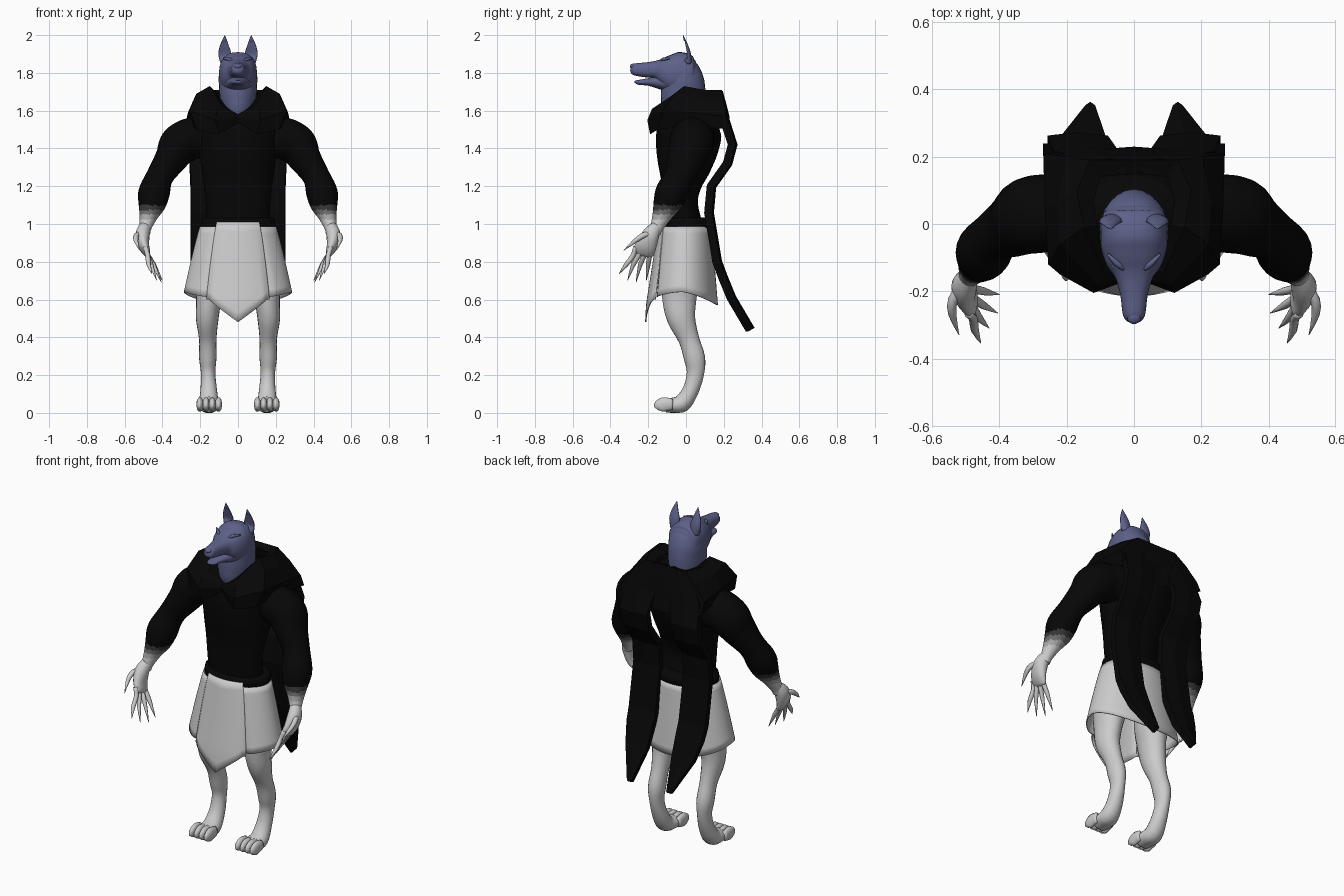
import bpy, bmesh, math
from mathutils import Vector


def mat(name, r, g, b):
    m = bpy.data.materials.new(name)
    m.diffuse_color = (r, g, b, 1)
    return m


BLACK = mat("black", 0.002, 0.002, 0.002)
BLUE = mat("blue", 0.11, 0.12, 0.25)
FADE = [mat("fade_dark", 0.04, 0.04, 0.04), mat("fade_mid", 0.16, 0.16, 0.16),
        mat("fade_light", 0.4, 0.4, 0.4), mat("skin", 0.8, 0.8, 0.8)]


def make(name, verts, faces, m=None, mirror=False, smooth=True, thick=0):
    me = bpy.data.meshes.new(name)
    me.from_pydata(verts, [], faces)
    bm = bmesh.new()
    bm.from_mesh(me)
    bmesh.ops.recalc_face_normals(bm, faces=bm.faces)
    for f in bm.faces:
        f.smooth = smooth
    bm.to_mesh(me)
    bm.free()
    ob = bpy.data.objects.new(name, me)
    bpy.context.collection.objects.link(ob)
    if m:
        me.materials.append(m)
    if thick:
        s = ob.modifiers.new("thickness", 'SOLIDIFY')
        s.thickness, s.offset = thick, 0
    if mirror:
        ob.modifiers.new("mirror", 'MIRROR')
    return ob


def spline(pts, steps):
    """Smooth curve through tuples of any length."""
    out = []
    for i in range(len(pts) - 1):
        a, b, c, d = (pts[max(i - 1, 0)], pts[i], pts[i + 1],
                      pts[min(i + 2, len(pts) - 1)])
        for k in range(steps):
            t = k / steps
            out.append([0.5 * (2 * q + (r - p) * t + (2 * p - 5 * q + 4 * r - s) * t * t
                               + (3 * q - p - 3 * r + s) * t ** 3)
                        for p, q, r, s in zip(a, b, c, d)])
    return out + [list(pts[-1])]


def loft(name, secs, m=None, mirror=False, n=20, steps=4, e=1):
    """Tube through (x, y, z, x radius, other radius) sections; e < 1 squares it off."""
    rows = spline(secs, steps)
    cen = [Vector(r[:3]) for r in rows]
    verts, faces = [], []
    for i, r in enumerate(rows):
        t = (cen[min(i + 1, len(cen) - 1)] - cen[max(i - 1, 0)]).normalized()
        u = Vector((1, 0, 0))
        u = (u - t * u.dot(t)).normalized()
        w = t.cross(u)
        for k in range(n):
            c, s = math.cos(math.tau * k / n), math.sin(math.tau * k / n)
            p = (cen[i] + u * r[3] * math.copysign(abs(c) ** e, c)
                 + w * r[4] * math.copysign(abs(s) ** e, s))
            verts.append((p.x, p.y, max(p.z, 0)))
    for i in range(len(rows) - 1):
        for k in range(n):
            l = (k + 1) % n
            faces.append((i * n + k, i * n + l, i * n + n + l, i * n + n + k))
    faces += [tuple(range(n)), tuple(range(len(verts) - n, len(verts)))]
    return make(name, verts, faces, m, mirror)


def grid(name, rows, **kw):
    w = len(rows[0])
    faces = [(i * w + k, i * w + k + 1, i * w + w + k + 1, i * w + w + k)
             for i in range(len(rows) - 1) for k in range(w - 1)]
    return make(name, [p for r in rows for p in r], faces, **kw)


# torso and belt
loft("torso", [(0, -.01, .95, .165, .11), (0, -.03, 1.1, .17, .093), (0, -.025, 1.2, .18, .105),
               (0, -.01, 1.3, .195, .14), (0, .005, 1.4, .21, .165), (0, .02, 1.5, .23, .17),
               (0, .04, 1.58, .2, .13), (0, .05, 1.66, .12, .09)], BLACK, n=28)
loft("belt", [(0, 0, .97, .18, .12), (0, 0, .98, .197, .137), (0, 0, 1.025, .195, .135),
              (0, 0, 1.035, .165, .105)], BLACK, n=28, steps=2)

# arms fade from black sleeve to bare wrist
arm = loft("arm", [(.15, .05, 1.46, .12, .11), (.24, .035, 1.455, .11, .115), (.31, .025, 1.415, .11, .115),
                   (.355, 0, 1.345, .087, .1), (.412, -.035, 1.255, .072, .078), (.443, -.075, 1.17, .083, .085),
                   (.455, -.1, 1.11, .075, .075), (.475, -.13, 1.04, .048, .05), (.49, -.155, .98, .032, .034),
                   (.495, -.165, .95, .03, .03)], BLACK, True, n=24, steps=8)
for f in FADE:
    arm.data.materials.append(f)
for p in arm.data.polygons:
    p.material_index = sum(p.center.z < z for z in (1.1, 1.075, 1.05, 1.025))

# hands with long pointed fingers
loft("palm", [(.49, -.155, .99, .03, .03), (.505, -.185, .945, .038, .045), (.5, -.21, .89, .03, .055),
              (.483, -.225, .85, .02, .055), (.475, -.23, .835, .01, .04)], None, True, n=16)
tips = [(.4, -.21, .7), (.405, -.265, .69), (.43, -.31, .7), (.455, -.355, .735)]
for i, (x, y, z) in enumerate(tips):
    b = -.18 - .029 * i
    loft("finger", [(.492, b, .88, .013, .013), (.478, b - .012, .835, .013, .013),
                    ((x + .485) / 2 + .003, (y + b) / 2 - .005, .785, .012, .012),
                    (x, y, z, .001, .001)], None, True, n=8, steps=2)
loft("thumb", [(.51, -.18, .95, .016, .016), (.538, -.225, .94, .015, .015), (.54, -.27, .91, .012, .012),
               (.52, -.33, .86, .001, .001)], None, True, n=8, steps=2)

# legs, feet and toes
loft("leg", [(.12, -.02, .92, .08, .09), (.145, -.03, .72, .085, .1), (.155, -.035, .6, .067, .09),
             (.163, -.025, .5, .06, .075), (.16, .015, .39, .046, .055), (.16, .045, .29, .046, .056),
             (.158, .05, .21, .038, .046), (.155, .025, .12, .044, .043), (.155, -.02, .052, .053, .047),
             (.152, -.07, .04, .056, .04), (.152, -.11, .035, .05, .033)], None, True)
for x in (.103, .136, .169, .202):
    loft("toe", [(x, -.07, .045, .017, .03), (x, -.115, .045, .019, .04), (x, -.145, .034, .016, .033),
                 (x, -.157, .022, .007, .014)], None, True, n=10, steps=3)


# skirt panels
def skirt(name, a0, a1, out, top, fold, hem, cols=40, nr=10):
    rows = []
    for i in range(nr + 1):
        row = []
        for k in range(cols + 1):
            a = math.radians(a0 + (a1 - a0) * k / cols)
            z = top + (hem(a) - top) * i / nr
            t = (1.01 - z) / .4
            rx = .19 + .1 * min(t, 1) ** .85 + out * t
            ry = .135 + .045 * min(t, 1.1) + out * t
            edge = min(k, cols - k) * abs(a1 - a0) / cols
            pinch = 1 - fold * t * max(0, 1 - edge / 8)
            row.append((rx * pinch * math.sin(a), -.005 - .012 * t - ry * pinch * math.cos(a), z))
        rows.append(row)
    return grid(name, rows, thick=.006)


skirt("front_skirt_panel", -36, 36, .006, 1.01, .05, lambda a: .48 + .12 * min(1, abs(a) / .55))
skirt("side_and_back_skirt", 34, 326, 0, .985, .1,
      lambda a: .60 + .04 * math.sin(a) ** 2 - .03 * max(0, -math.cos(a)), cols=80)

# low-poly mantle around the neck: inner rim, peak, slope, outer rim, lower rim
mantle = [
    [(0, -.11, 1.575), (.07, -.09, 1.63), (.11, 0, 1.69), (.12, .07, 1.69), (.1, .14, 1.69), (0, .15, 1.69)],
    [(0, -.15, 1.58), (.09, -.14, 1.63), (.15, -.01, 1.73), (.17, .1, 1.71), (.13, .19, 1.71), (0, .19, 1.71)],
    [(0, -.155, 1.575), (.11, -.18, 1.61), (.22, -.06, 1.69), (.23, .06, 1.67), (.2, .2, 1.65), (0, .21, 1.65)],
    [(0, -.16, 1.565), (.12, -.205, 1.55), (.255, -.12, 1.6), (.265, .04, 1.59), (.27, .21, 1.57), (0, .23, 1.57)],
    [(0, -.15, 1.54), (.1, -.19, 1.475), (.22, -.15, 1.5), (.24, .03, 1.52), (.27, .24, 1.5), (0, .22, 1.44)]]
grid("mantle", mantle, m=BLACK, mirror=True, smooth=False)

# cape tails: (y, z, inner x, outer x)
tail = [(.165, 1.7, .02, .13), (.2, 1.55, .05, .24), (.242, 1.42, .08, .255), (.215, 1.32, .085, .255),
        (.13, 1.2, .08, .25), (.117, 1.06, .08, .25), (.16, .8, .08, .25), (.19, .72, .08, .245),
        (.235, .61, .085, .22), (.335, .44, .12, .14)]
grid("cape_tail", [[(a, y, z), ((a + b) / 2, y + .01, z), (b, y, z)] for y, z, a, b in tail],
     m=BLACK, mirror=True, smooth=False, thick=.042)

# neck, head with muzzle, lower jaw
loft("neck", [(0, .01, 1.5, .05, .07), (0, -.015, 1.6, .08, .11), (0, -.015, 1.66, .096, .118),
              (0, -.015, 1.72, .1, .117), (0, -.015, 1.78, .102, .107), (0, -.015, 1.84, .09, .08),
              (0, -.015, 1.88, .06, .04)], BLUE, n=24)
loft("head", [(0, .06, 1.79, .04, .04), (0, .05, 1.79, .07, .075), (0, .03, 1.79, .092, .098),
              (0, -.02, 1.795, .1, .113), (0, -.07, 1.8, .098, .108), (0, -.12, 1.81, .082, .078),
              (0, -.16, 1.817, .056, .048), (0, -.21, 1.816, .041, .04), (0, -.265, 1.818, .034, .033),
              (0, -.285, 1.82, .025, .024), (0, -.293, 1.822, .008, .008)], BLUE, n=28, e=.85)
loft("lower_jaw", [(0, -.08, 1.745, .08, .05), (0, -.14, 1.75, .06, .036), (0, -.2, 1.752, .038, .02),
                   (0, -.25, 1.75, .028, .013), (0, -.272, 1.755, .012, .006)], BLUE)
loft("nose", [(0, -.262, 1.842, .01, .006), (0, -.275, 1.838, .02, .012), (0, -.288, 1.833, .018, .012),
              (0, -.296, 1.83, .006, .005)], BLUE, n=12)
loft("brow", [(.022, -.138, 1.856, .004, .006), (.048, -.12, 1.872, .009, .009),
              (.078, -.09, 1.876, .004, .005)], BLUE, True, n=8)
loft("eye", [(.05, -.11, 1.845, .014, .012), (.054, -.128, 1.846, .013, .009),
             (.055, -.136, 1.846, .004, .004)], BLUE, True, n=10)

# cupped ears
ear = loft("ear", [(.064, .012, 1.85, .028, .02), (.07, .006, 1.9, .034, .02), (.072, 0, 1.94, .025, .013),
                   (.071, -.008, 1.975, .012, .006), (.07, -.015, 2.0, .001, .001)], BLUE, True, n=16)
for v in ear.data.vertices:
    mid = .006 - .008 * max(0, (v.co.z - 1.9) / .04)
    if v.co.y < mid and 1.88 < v.co.z < 1.97:
        v.co.y = mid + (v.co.y - mid) * -.25
